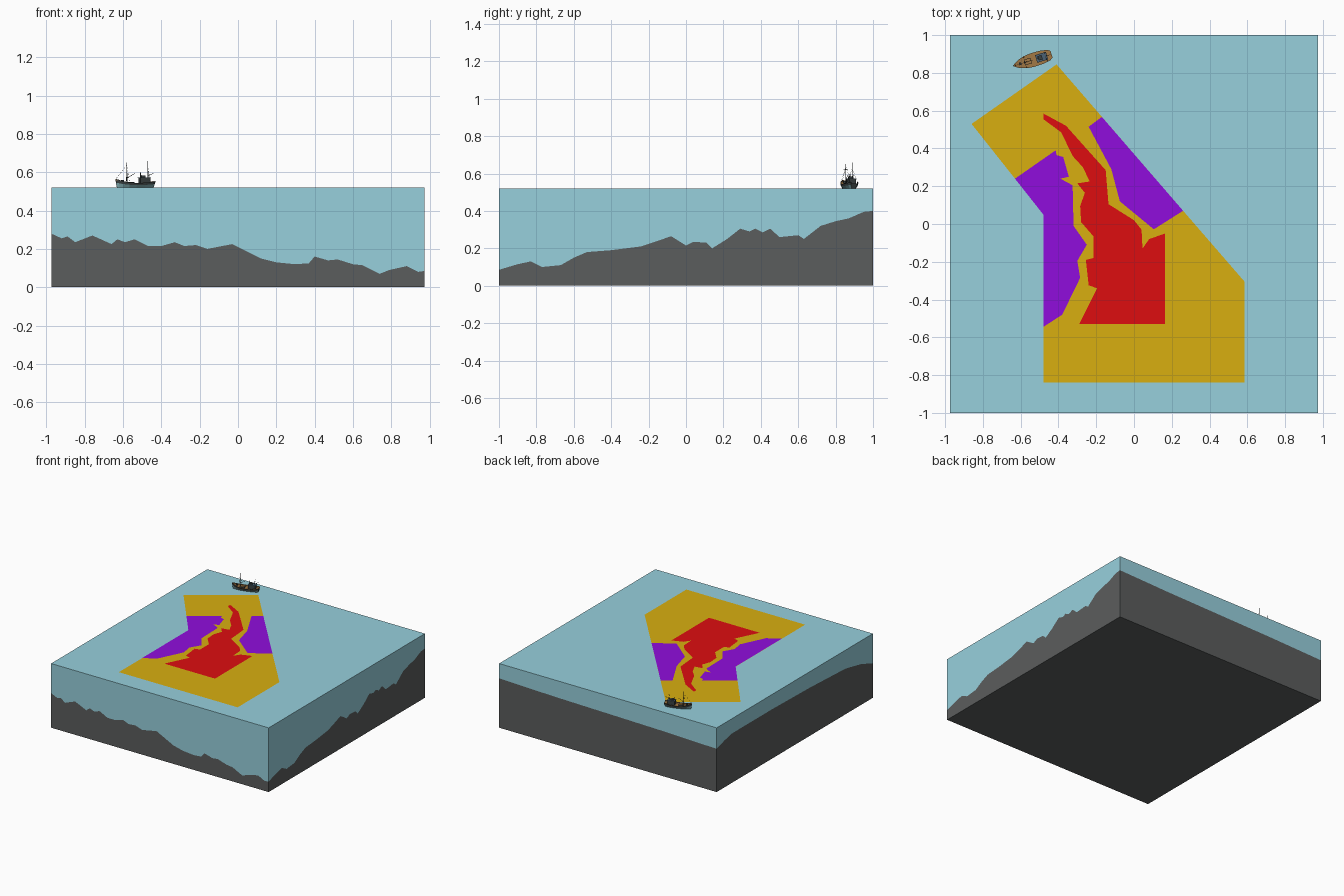
import bpy, bmesh, math
from mathutils import Matrix, Vector

if "Cube" in bpy.data.objects:
    bpy.data.objects.remove(bpy.data.objects["Cube"])

HX, HY, SEA = 0.975, 1.0, 0.52


def material(name, rgb):
    m = bpy.data.materials.new(name)
    m.diffuse_color = (*rgb, 1)
    m.use_nodes = True
    m.node_tree.nodes["Principled BSDF"].inputs["Base Color"].default_value = m.diffuse_color
    return m


WATER = material("water", (.31, .63, .72))
ROCK = material("rock", (.105, .11, .11))
GOLD = material("gold", (.69, .43, .005))
PURPLE = material("purple", (.28, .004, .72))
RED = material("red", (.73, .004, .005))
DARK = material("dark_paint", (.04, .05, .05))
TEAL = material("teal_paint", (.2, .38, .40))
WOOD = material("wood", (.36, .19, .06))
GLASS = material("cabin_blue", (.07, .12, .17))


def build(name, verts, faces, mats, indices=None, matrix=None):
    me = bpy.data.meshes.new(name)
    me.from_pydata(verts, [], faces)
    for m in mats:
        me.materials.append(m)
    if indices:
        me.polygons.foreach_set("material_index", indices)
    bm = bmesh.new()
    bm.from_mesh(me)
    bmesh.ops.recalc_face_normals(bm, faces=bm.faces)
    bm.to_mesh(me)
    bm.free()
    ob = bpy.data.objects.new(name, me)
    bpy.context.collection.objects.link(ob)
    if matrix:
        ob.matrix_world = matrix
    return ob


# Seabed height along each of the four cut sides
front = [(-.975, .28), (-.92, .255), (-.89, .265), (-.85, .235), (-.76, .27), (-.66, .225), (-.63, .25),
         (-.59, .235), (-.54, .25), (-.47, .215), (-.4, .215), (-.33, .235), (-.28, .215), (-.22, .22),
         (-.16, .2), (-.03, .225), (.05, .185), (.12, .15), (.2, .13), (.3, .12), (.37, .125), (.4, .16),
         (.47, .14), (.52, .145), (.6, .12), (.65, .115), (.74, .07), (.79, .09), (.88, .11), (.94, .08),
         (.975, .085)]
right = [(-1, .085), (-.9, .115), (-.83, .13), (-.77, .1), (-.67, .11), (-.6, .15), (-.53, .18), (-.4, .19),
         (-.24, .21), (-.15, .24), (-.08, .265), (0, .215), (.04, .235), (.11, .23), (.14, .2), (.22, .25),
         (.29, .305), (.34, .29), (.37, .305), (.41, .285), (.45, .305), (.5, .26), (.6, .27), (.63, .25),
         (.72, .32), (.8, .345), (.87, .36), (.95, .395), (1, .4)]
back = [(-.975, .35), (-.5, .365), (0, .375), (.5, .385), (.975, .4)]
left = [(-1, .28), (-.85, .33), (-.65, .37), (-.2, .39), (.3, .4), (.8, .4), (.9, .38), (1, .35)]


def sample(profile, t):
    for (a, za), (b, zb) in zip(profile, profile[1:]):
        if t <= b + 1e-6:
            return za + (zb - za) * (t - a) / (b - a)
    return profile[-1][1]


def seabed(x, y):
    u, v = (x + HX) / (2 * HX), (y + HY) / (2 * HY)
    f, k = sample(front, x), sample(back, x)
    l, r = sample(left, y), sample(right, y)
    corners = (1-u)*(1-v)*front[0][1] + u*(1-v)*right[0][1] + (1-u)*v*left[-1][1] + u*v*right[-1][1]
    return (1-v)*f + v*k + (1-u)*l + u*r - corners


# Grid lines follow the profile points so the sides keep their jagged cut
xs = sorted({p[0] for p in front + back})
ys = sorted({p[0] for p in right + left})
nx, ny = len(xs), len(ys)
surface = [(x, y, seabed(x, y)) for y in ys for x in xs]
quads = [(j*nx+i, j*nx+i+1, (j+1)*nx+i+1, (j+1)*nx+i) for j in range(ny-1) for i in range(nx-1)]
rim = ([i for i in range(nx)] + [j*nx + nx-1 for j in range(1, ny)]
       + [(ny-1)*nx + i for i in range(nx-2, -1, -1)] + [j*nx for j in range(ny-2, 0, -1)])


def skirt(level):
    n, m = len(surface), len(rim)
    verts = surface + [(surface[r][0], surface[r][1], level) for r in rim]
    walls = [(rim[k], rim[(k+1) % m], n+(k+1) % m, n+k) for k in range(m)]
    return verts, walls + [tuple(range(n, n+m))]


v, f = skirt(0)
build("seabed", v, quads + f, [ROCK])
v, f = skirt(SEA)
build("sea_water", v, quads + f, [WATER])


# Flat coloured zones on the sea surface
def zone(name, pts, lift, mat):
    bm = bmesh.new()
    face = bm.faces.new([bm.verts.new((x, y, SEA + lift)) for x, y in pts])
    face.normal_update()
    if face.normal.z < 0:
        face.normal_flip()
    bmesh.ops.triangulate(bm, faces=bm.faces[:])
    me = bpy.data.meshes.new(name)
    bm.to_mesh(me)
    bm.free()
    me.materials.append(mat)
    bpy.context.collection.objects.link(bpy.data.objects.new(name, me))


zone("outer_zone", [(-.41, .845), (.26, .07), (.585, -.305), (.585, -.84), (-.48, -.84), (-.48, .05),
                    (-.63, .24), (-.86, .53)], .001, GOLD)
zone("left_zone", [(-.63, .24), (-.415, .39), (-.41, .365), (-.375, .355), (-.345, .25), (-.39, .24),
                   (-.325, .205), (-.32, -.01), (-.25, -.11), (-.3, -.195), (-.285, -.285), (-.38, -.48),
                   (-.48, -.545), (-.48, .05)], .002, PURPLE)
zone("right_zone", [(-.17, .567), (.26, .07), (.105, -.028), (-.075, .12), (-.12, .29), (-.24, .515)],
     .002, PURPLE)
zone("core_zone", [(-.48, .585), (-.36, .52), (-.15, .285), (-.135, .105), (0, .02), (.04, -.03),
                   (.045, -.13), (.08, -.08), (.165, -.05), (.165, -.53), (-.29, -.53), (-.195, -.34),
                   (-.24, -.325), (-.255, -.19), (-.215, -.18), (-.215, -.065), (-.28, .01), (-.285, .095),
                   (-.26, .165), (-.3, .215), (-.235, .225), (-.27, .3), (-.325, .36), (-.385, .485),
                   (-.48, .555)], .003, RED)

# Boat, built with its bow along local +x
BOAT = Matrix.Translation((-.537, .868, SEA)) @ Matrix.Rotation(math.radians(197), 4, 'Z')

# Hull stations: position, half beam, rail height
stations = [(-.105, .018, .034), (-.09, .029, .031), (-.05, .036, .026), (0, .037, .024), (.04, .033, .027),
            (.075, .022, .034), (.095, .010, .042), (.108, .001, .046)]
verts, faces, idx = [], [], []
for x, b, s in stations:
    half = [(x*.92, b*.6, 0), (x*.97, b*.92, s*.55), (x, b, s), (x, b*.88, s), (x, b*.88, s - .007)]
    verts += half + [(px, -py, pz) for px, py, pz in reversed(half)]
for k in range(len(stations) - 1):
    for i in range(10):
        j = (i + 1) % 10
        faces.append((k*10+i, k*10+j, k*10+10+j, k*10+10+i))
        idx.append((0, 1, 2, 2, 2, 2, 2, 1, 0, 0)[i])
faces.append(tuple(range(10)))
idx.append(1)
build("boat_hull", verts, faces, [TEAL, DARK, WOOD], idx, BOAT)


def box(name, centre, size, mat):
    bm = bmesh.new()
    bmesh.ops.create_cube(bm, size=1, matrix=Matrix.Translation(centre) @ Matrix.Diagonal((*size, 1)))
    me = bpy.data.meshes.new(name)
    bm.to_mesh(me)
    bm.free()
    me.materials.append(mat)
    ob = bpy.data.objects.new(name, me)
    bpy.context.collection.objects.link(ob)
    ob.matrix_world = BOAT


def spar(name, a, b, radius, mat=DARK):
    a, b = Vector(a), Vector(b)
    d = b - a
    bm = bmesh.new()
    bmesh.ops.create_cone(bm, cap_ends=True, segments=6, radius1=radius, radius2=radius * .7, depth=d.length,
                          matrix=Matrix.Translation((a + b) / 2) @ d.to_track_quat('Z', 'Y').to_matrix().to_4x4())
    me = bpy.data.meshes.new(name)
    bm.to_mesh(me)
    bm.free()
    me.materials.append(mat)
    ob = bpy.data.objects.new(name, me)
    bpy.context.collection.objects.link(ob)
    ob.matrix_world = BOAT


# Wheelhouse and deck fittings
box("wheelhouse", (-.05, 0, .034), (.055, .036, .034), DARK)
box("wheelhouse_roof", (-.05, 0, .0525), (.06, .042, .003), GLASS)
box("upper_cabin", (-.042, 0, .058), (.022, .024, .010), DARK)
box("cargo_hatch", (.025, 0, .023), (.036, .030, .010), DARK)
box("hatch_cover", (.025, 0, .029), (.032, .026, .003), WOOD)
box("winch", (.068, 0, .034), (.012, .014, .012), DARK)

# Masts, booms and rigging
spar("fore_mast", (.045, 0, .02), (.045, 0, .132), .0022)
spar("aft_mast", (-.07, 0, .03), (-.07, 0, .140), .0018)
spar("fore_boom", (.045, 0, .05), (.0, 0, .075), .0015)
spar("aft_boom", (-.07, 0, .06), (-.1, 0, .075), .0013)
spar("bow_stay", (.105, 0, .046), (.045, 0, .118), .0006)
spar("funnel", (-.03, 0, .05), (-.03, 0, .078), .004)
for s, side in ((1, "left"), (-1, "right")):
    spar(f"fore_shroud_{side}", (.04, s * .031, .027), (.045, 0, .115), .0006)
    spar(f"aft_shroud_{side}", (-.075, s * .031, .03), (-.07, 0, .105), .0006)
    spar(f"cross_arm_{side}", (.045, 0, .1), (.045, s * .012, .1), .001)
